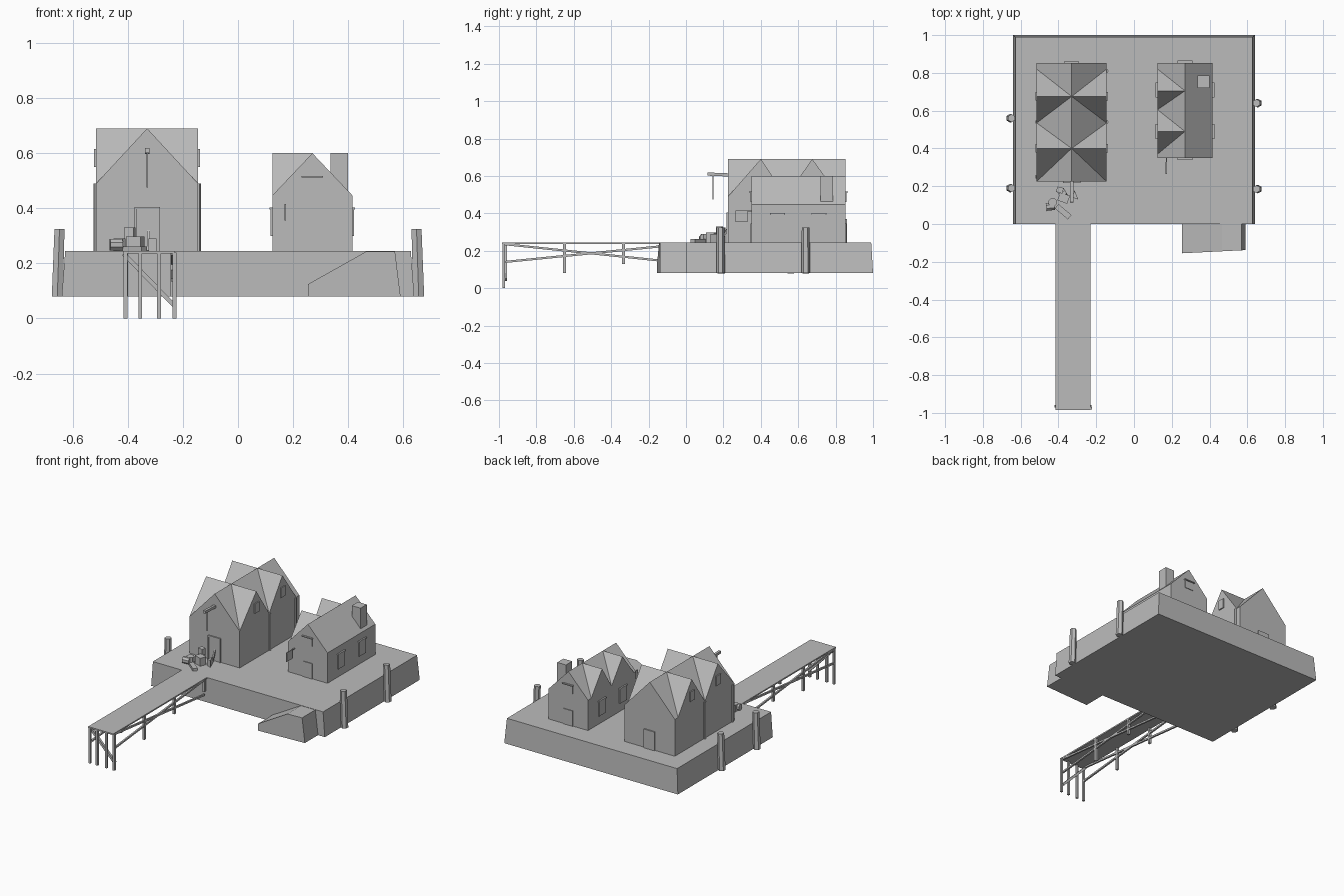
import bpy
import bmesh
from math import radians
from mathutils import Vector, Matrix

cube = bpy.data.objects.get("Cube")
if cube:
    bpy.data.objects.remove(cube, do_unlink=True)

grey = bpy.data.materials.new("plain grey")
grey.use_nodes = True
grey.diffuse_color = (0.5, 0.5, 0.5, 1)
grey.node_tree.nodes["Principled BSDF"].inputs["Base Color"].default_value = (0.5, 0.5, 0.5, 1)


def finish(name, bm):
    bmesh.ops.recalc_face_normals(bm, faces=bm.faces)
    mesh = bpy.data.meshes.new(name)
    bm.to_mesh(mesh)
    bm.free()
    mesh.materials.append(grey)
    obj = bpy.data.objects.new(name, mesh)
    bpy.context.collection.objects.link(obj)
    return obj


def prism(name, profile, axis, lo, hi):
    """Extrude a 2D profile along x, y or z."""
    def place(p, t):
        return {"x": (t, p[0], p[1]), "y": (p[0], t, p[1]), "z": (p[0], p[1], t)}[axis]
    bm = bmesh.new()
    a = [bm.verts.new(place(p, lo)) for p in profile]
    b = [bm.verts.new(place(p, hi)) for p in profile]
    bm.faces.new(a)
    bm.faces.new(b)
    for i in range(len(a)):
        j = (i + 1) % len(a)
        bm.faces.new((a[i], a[j], b[j], b[i]))
    return finish(name, bm)


def box(name, x, y, z, turn=0):
    bm = bmesh.new()
    size = Vector((x[1] - x[0], y[1] - y[0], z[1] - z[0]))
    mid = Vector((x[0] + x[1], y[0] + y[1], z[0] + z[1])) / 2
    m = Matrix.Translation(mid) @ Matrix.Rotation(radians(turn), 4, "Z") @ Matrix.Diagonal((*size, 1))
    bmesh.ops.create_cube(bm, size=1, matrix=m)
    return finish(name, bm)


def bar(name, p, q, r, sides=4, r_end=None):
    """Straight round or square bar between two points."""
    p, q = Vector(p), Vector(q)
    d = q - p
    bm = bmesh.new()
    m = Matrix.Translation((p + q) / 2) @ d.to_track_quat("Z", "Y").to_matrix().to_4x4()
    m = m @ Matrix.Rotation(radians(180 / sides), 4, "Z")
    bmesh.ops.create_cone(bm, cap_ends=True, segments=sides, radius1=r,
                          radius2=r if r_end is None else r_end, depth=d.length, matrix=m)
    return finish(name, bm)


DECK = 0.245

# Quay block with slightly sloping sides and back
quay = prism("quay", [(-0.64, 0), (0.64, 0), (0.64, 1), (-0.64, 1)], "z", 0.08, DECK)
for v in quay.data.vertices:
    if v.co.z > 0.2:
        v.co.x *= 0.98
        v.co.y = min(v.co.y, 0.99)

# Boat ramp
ramp = prism("boat_ramp", [(0.255, 0.08), (0.255, 0.125), (0.465, DECK - 0.002),
                           (0.57, DECK - 0.002), (0.59, 0.08)], "y", -0.155, 0.0)
for v in ramp.data.vertices:
    if v.co.y < -0.1:
        v.co.y += 0.05 * (v.co.x - 0.255)

# Mooring posts
for side, ys in ((1, (0.185, 0.64)), (-1, (0.19, 0.56))):
    for y in ys:
        bar("mooring_post", (side * 0.656, y, 0.08), (side * 0.648, y, 0.325), 0.023, 6, 0.021)

# Pier
box("pier_deck", (-0.415, -0.23), (-0.985, 0.0), (0.236, DECK))
for x in (-0.408, -0.237):
    for y, z in ((-0.65, 0.08), (-0.335, 0.13), (-0.02, 0.16)):
        bar("pier_leg", (x, y, z), (x, y, 0.24), 0.011)
    bar("pier_brace", (x, -0.97, 0.235), (x, -0.02, 0.135), 0.008)
    bar("pier_brace", (x, -0.97, 0.14), (x, -0.02, 0.235), 0.008)
for x in (-0.408, -0.355, -0.287, -0.23):
    bar("pier_end_leg", (x, -0.975, 0), (x, -0.975, 0.24), 0.01)
bar("pier_end_brace", (-0.415, -0.965, 0.235), (-0.23, -0.965, 0.045), 0.011)


def house(name, x0, x1, y0, y1, eave, top, ridge_x, gables, gable_end):
    prism(name + "_body", [(x0, DECK), (x1, DECK), (x1, eave), (ridge_x, top), (x0, eave)],
          "y", y0, y1)
    for a, peak, b in gables:
        prism(name + "_cross_gable", [(a, eave), (b, eave), (peak, top)], "x", x0, gable_end)


def wall_plate(name, x, side, y, w, z, depth=0.01):
    """Framed opening on a side wall."""
    box(name, sorted((x - side * 0.005, x + side * depth)), (y - w / 2, y + w / 2), z)


def front_plate(name, x, y, side, w, z, depth=0.008):
    box(name, (x - w / 2, x + w / 2), sorted((y - side * 0.005, y + side * depth)), z)


# Large warehouse with two cross gables running right through
house("warehouse", -0.515, -0.145, 0.225, 0.853, 0.49, 0.69, -0.33,
      ((0.225, 0.40, 0.535), (0.535, 0.675, 0.82)), -0.145)
front_plate("warehouse_front_door", -0.33, 0.225, -1, 0.075, (DECK, 0.395), 0.004)
front_plate("warehouse_back_door", -0.33, 0.853, 1, 0.08, (DECK, 0.37))
for s in (-1, 1):
    front_plate("door_jamb", -0.33 + s * 0.042, 0.225, -1, 0.008, (DECK, 0.4))
front_plate("door_lintel", -0.33, 0.225, -1, 0.092, (0.395, 0.405))
for x, side, pipes in ((-0.515, -1, (0.25, 0.54)), (-0.145, 1, (0.54, 0.81))):
    for y in (0.40, 0.675):
        wall_plate("gable_window", x, side, y, 0.045, (0.55, 0.615), 0.007)
    for y in pipes:
        bar("drainpipe", (x, y, DECK), (x, y, 0.49), 0.01, 6)

# Hoist beam with rope
bar("hoist_beam", (-0.33, 0.115, 0.61), (-0.33, 0.24, 0.605), 0.012)
bar("hoist_rope", (-0.33, 0.145, 0.475), (-0.33, 0.145, 0.6), 0.004)

# Small house with two cross gables on one side
house("cottage", 0.125, 0.415, 0.35, 0.853, 0.447, 0.6, 0.27,
      ((0.37, 0.49, 0.605), (0.605, 0.705, 0.82)), 0.27)
box("chimney", (0.335, 0.4), (0.72, 0.785), (0.4, 0.6))
front_plate("cottage_front_door", 0.27, 0.35, -1, 0.07, (DECK, 0.347), 0.005)
front_plate("cottage_back_door", 0.27, 0.853, 1, 0.07, (DECK, 0.347), 0.005)
for y, side in ((0.35, -1), (0.853, 1)):
    front_plate("attic_window", 0.27, y, side, 0.065, (0.46, 0.513), 0.004)
    front_plate("attic_lintel", 0.27, y, side, 0.078, (0.512, 0.518), 0.012)
for x, side in ((0.125, -1), (0.415, 1)):
    for y in (0.49, 0.71):
        wall_plate("cottage_window", x, side, y, 0.07, (0.3, 0.395), 0.007)
        wall_plate("window_lintel", x, side, y, 0.08, (0.395, 0.402))

# Hanging sign
box("hanging_sign", (0.168, 0.174), (0.265, 0.328), (0.355, 0.412))
bar("sign_bracket", (0.171, 0.265, 0.412), (0.171, 0.355, 0.412), 0.004)

# Pile of goods by the warehouse door
box("plank_crate", (-0.42, -0.33), (0.05, 0.08), (DECK, 0.262), -40)
box("tall_crate", (-0.41, -0.375), (0.165, 0.195), (DECK, 0.33), -15)
box("flat_crate", (-0.4, -0.345), (0.115, 0.16), (DECK, 0.298), -20)
prism("wedge_sack", [(-0.325, 0.14), (-0.295, 0.13), (-0.315, 0.18)], "z", DECK, 0.29)
bar("barrel", (-0.43, 0.115, DECK), (-0.43, 0.115, 0.29), 0.024, 8)
bar("barrel", (-0.465, 0.09, 0.268), (-0.42, 0.095, 0.268), 0.022, 8)
bar("barrel", (-0.395, 0.15, 0.27), (-0.36, 0.17, 0.27), 0.024, 8)
bar("leaning_pole", (-0.325, 0.19, DECK), (-0.325, 0.222, 0.32), 0.007)
